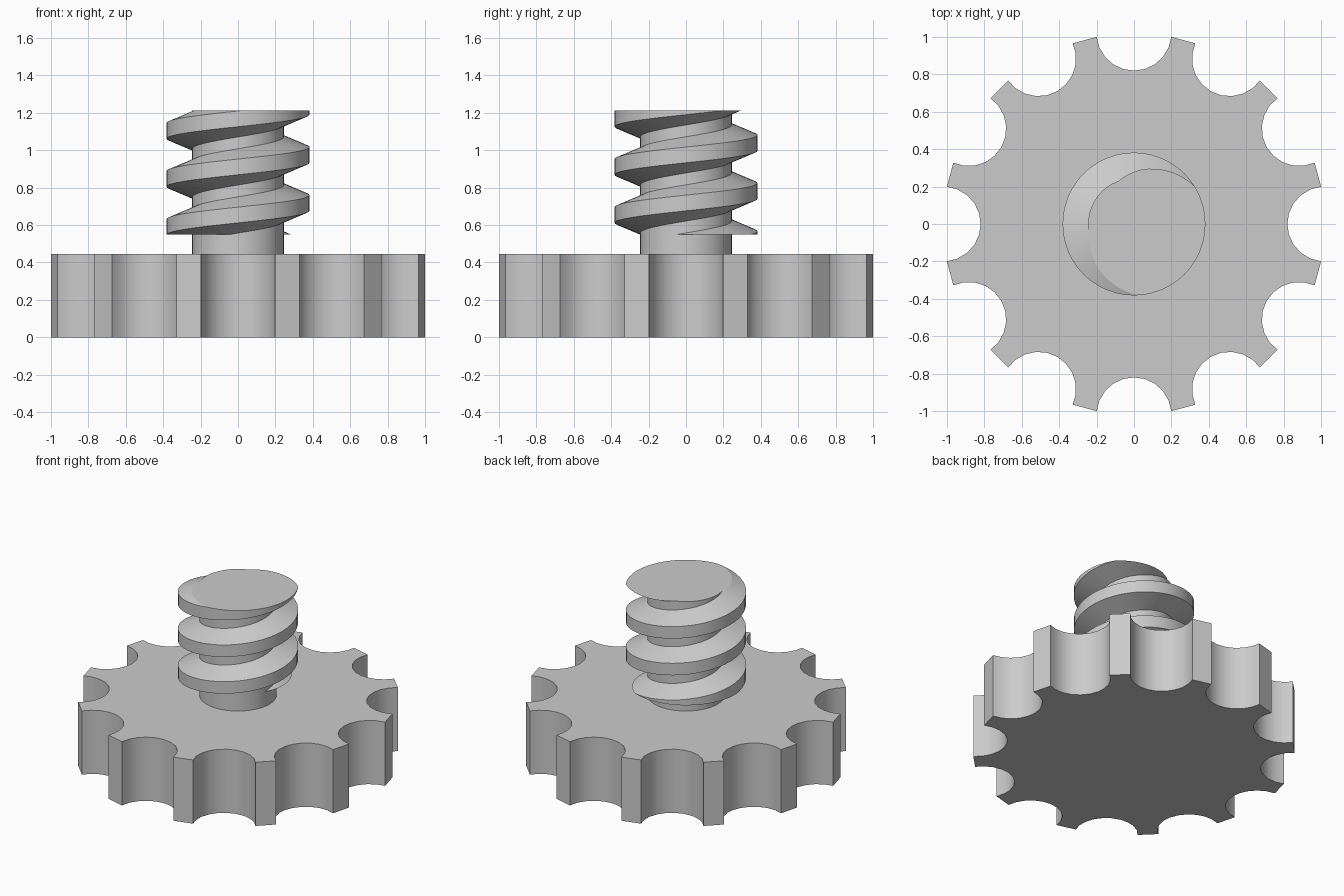
import bpy, bmesh
from math import sin, cos, asin, pi, tau, radians

cube = bpy.data.objects.get("Cube")
if cube:
    bpy.data.objects.remove(cube)

GREY = (0.6, 0.6, 0.6, 1)
grey = bpy.data.materials.new("plain grey")
grey.use_nodes = True
grey.diffuse_color = GREY
for node in grey.node_tree.nodes:
    if node.type == 'BSDF_PRINCIPLED':
        node.inputs["Base Color"].default_value = GREY


def finish(name, bm):
    """Turn a bmesh into a smooth object with sharp edges kept."""
    bmesh.ops.recalc_face_normals(bm, faces=bm.faces)
    mesh = bpy.data.meshes.new(name)
    bm.to_mesh(mesh)
    bm.free()
    mesh.materials.append(grey)
    mesh.shade_smooth()
    mesh.set_sharp_from_angle(angle=radians(20))
    obj = bpy.data.objects.new(name, mesh)
    bpy.context.collection.objects.link(obj)
    return obj


def prism(name, outline, z0, z1):
    """Extrude a flat outline upward from z0 to z1."""
    bm = bmesh.new()
    face = bm.faces.new([bm.verts.new((x, y, z0)) for x, y in outline])
    top = bmesh.ops.extrude_face_region(bm, geom=[face])["geom"]
    verts = [g for g in top if isinstance(g, bmesh.types.BMVert)]
    bmesh.ops.translate(bm, verts=verts, vec=(0, 0, z1 - z0))
    return finish(name, bm)


# Knob: disc with twelve round scallops centred on its rim
RIM, SCALLOP, COUNT, STEPS = 1.02, 0.2, 12, 10
half = pi / 2 - asin(SCALLOP / (2 * RIM))
outline = []
for k in range(COUNT):
    a = tau * k / COUNT
    for s in range(STEPS + 1):
        b = a + pi + half * (1 - 2 * s / STEPS)
        outline.append((RIM * cos(a) + SCALLOP * cos(b),
                        RIM * sin(a) + SCALLOP * sin(b)))
KNOB_TOP = 0.446
prism("knob", outline, 0, KNOB_TOP)

# Plain shank between the knob and the thread
ROOT, CREST, SIDES = 0.245, 0.382, 48
BOTTOM, TOP = 0.55, 1.213
circle = [(ROOT * cos(tau * i / SIDES), ROOT * sin(tau * i / SIDES))
          for i in range(SIDES)]
prism("shank", circle, KNOB_TOP - 0.02, BOTTOM)

# Thread: one-start right-hand helix swept from a trapezoid profile
PITCH, TURNS, START = 0.257, 5, 0.204
profile = [(ROOT, -0.097), (CREST, -0.042), (CREST, 0.042),
           (ROOT, 0.097), (ROOT, PITCH - 0.097)]
bm = bmesh.new()
rows = []
for i in range(SIDES * TURNS + 1):
    a = tau * i / SIDES
    rise = START + PITCH * i / SIDES
    rows.append([bm.verts.new((r * cos(a), r * sin(a), rise + z))
                 for r, z in profile])
for lower, upper in zip(rows, rows[1:]):
    for j in range(len(profile) - 1):
        bm.faces.new((lower[j], upper[j], upper[j + 1], lower[j + 1]))
bmesh.ops.remove_doubles(bm, verts=bm.verts, dist=0.0005)

# Cut both ends of the thread flat and cap them
for height, direction in ((BOTTOM, -1), (TOP, 1)):
    cut = bmesh.ops.bisect_plane(
        bm, geom=bm.verts[:] + bm.edges[:] + bm.faces[:], dist=0.00001,
        plane_co=(0, 0, height), plane_no=(0, 0, direction), clear_outer=True)
    edges = [g for g in cut["geom_cut"] if isinstance(g, bmesh.types.BMEdge)]
    bmesh.ops.edgeloop_fill(bm, edges=edges)
finish("screw_thread", bm)
